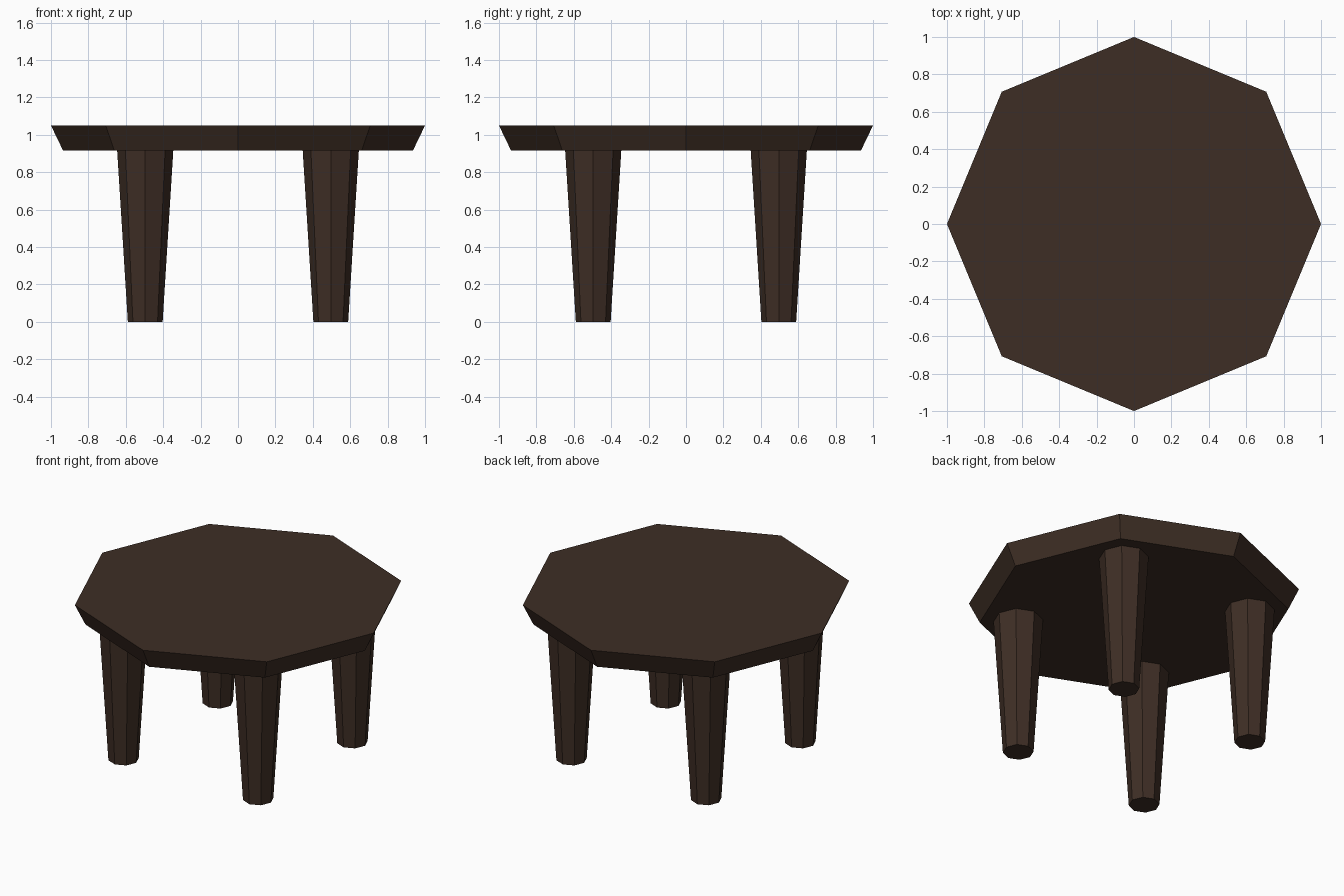
import bpy, bmesh
from mathutils import Matrix

if "Cube" in bpy.data.objects:
    bpy.data.objects.remove(bpy.data.objects["Cube"])

# Single dark wood colour
wood = bpy.data.materials.new("dark wood")
wood.diffuse_color = (0.048, 0.027, 0.018, 1)
wood.use_nodes = True
wood.node_tree.nodes["Principled BSDF"].inputs["Base Color"].default_value = wood.diffuse_color


def tapered_octagon(name, x, y, z0, z1, r0, r1):
    """Eight-sided tapered block with corners on the x and y axes."""
    bm = bmesh.new()
    bmesh.ops.create_cone(bm, cap_ends=True, segments=8, radius1=r0, radius2=r1,
                          depth=z1 - z0,
                          matrix=Matrix.Translation((x, y, (z0 + z1) / 2)))
    mesh = bpy.data.meshes.new(name)
    bm.to_mesh(mesh)
    bm.free()
    mesh.materials.append(wood)
    obj = bpy.data.objects.new(name, mesh)
    bpy.context.collection.objects.link(obj)
    return obj


TOP_Z, UNDER_Z, LEG = 1.05, 0.915, 0.496

# Table top with undercut rim
tapered_octagon("table_top", 0, 0, UNDER_Z, TOP_Z, 0.935, 1.0)

# Four legs, narrowing towards the floor
for side, sx in (("left", -1), ("right", 1)):
    for end, sy in (("front", -1), ("back", 1)):
        tapered_octagon(f"{end}_{side}_leg", sx * LEG, sy * LEG,
                        0, UNDER_Z, 0.093, 0.15)
